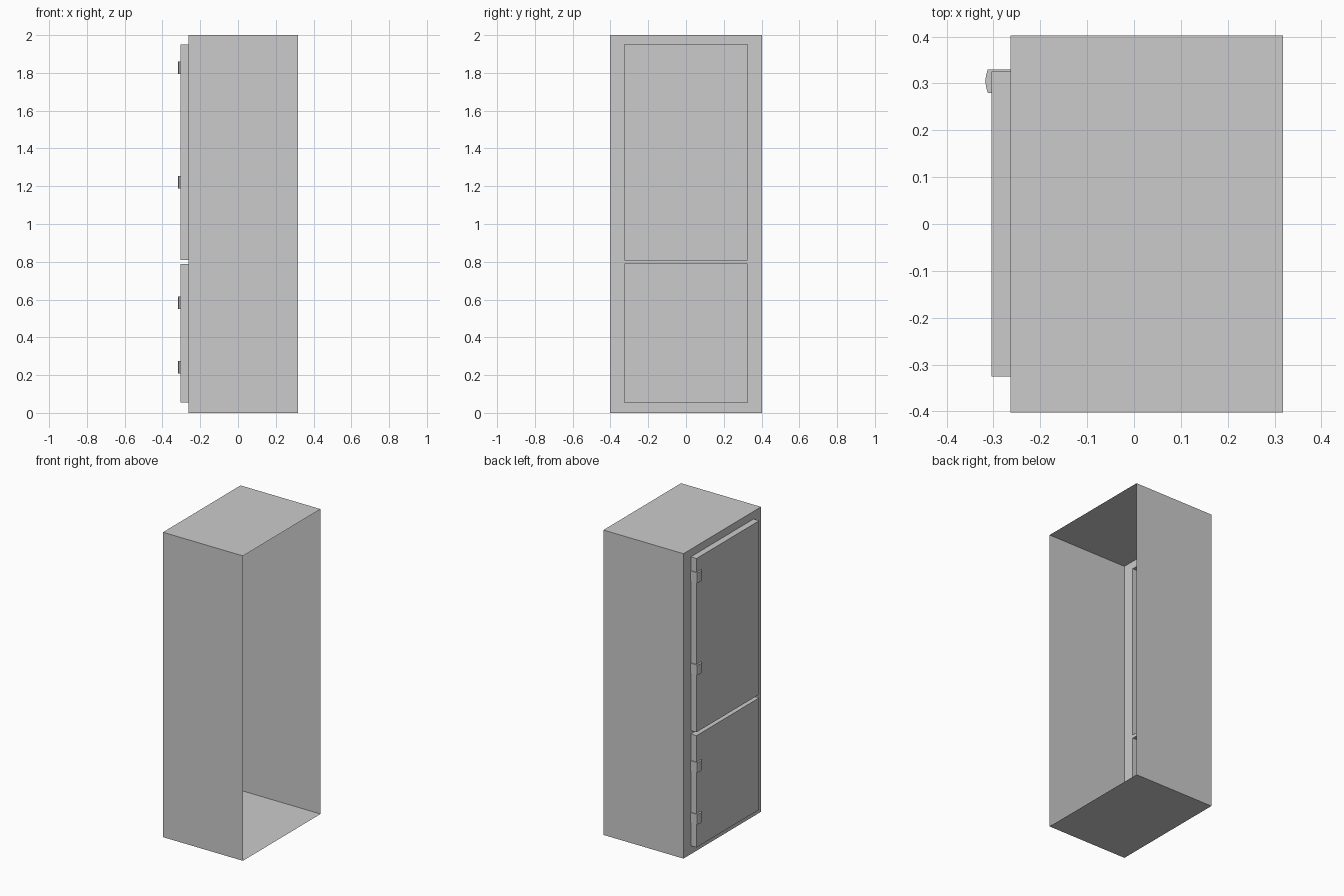
import bpy, bmesh

if "Cube" in bpy.data.objects:
    bpy.data.objects.remove(bpy.data.objects["Cube"])

XB, XF, XD = 0.3175, -0.263, -0.304    # open side, front panel, door face
YW, H = 0.402, 2.0                     # half width, height
DY = 0.325                             # half width of doors
DOORS = [("lower_door", 0.055, 0.788), ("upper_door", 0.81, 1.95)]


def make(name, faces):
    """Object from a list of polygons (each a list of points)."""
    bm = bmesh.new()
    for f in faces:
        bm.faces.new([bm.verts.new(p) for p in f])
    bmesh.ops.remove_doubles(bm, verts=bm.verts, dist=1e-5)
    me = bpy.data.meshes.new(name)
    bm.to_mesh(me)
    bm.free()
    ob = bpy.data.objects.new(name, me)
    bpy.context.collection.objects.link(ob)
    return ob


def x_panel(x, y0, y1, z0, z1):
    """Quad facing -x."""
    return [(x, y0, z0), (x, y0, z1), (x, y1, z1), (x, y1, z0)]


def tray(xf, xb, y, z0, z1):
    """Four side walls of a shell between xf and xb, facing outward."""
    a = [(xf, -y, z0), (xf, y, z0), (xf, y, z1), (xf, -y, z1)]
    b = [(xb, p[1], p[2]) for p in a]
    return [[a[i], b[i], b[(i + 1) % 4], a[(i + 1) % 4]][::-1] for i in range(4)]


# Thin-walled body, open at +x, with door openings in the front panel
zs = [0, DOORS[0][1], DOORS[0][2], DOORS[1][1], DOORS[1][2], H]
ys = [-YW, -DY, DY, YW]
body = tray(XF, XB, YW, 0, H)
for j in range(5):
    for i in range(3):
        if not (i == 1 and j in (1, 3)):
            body.append(x_panel(XF, ys[i], ys[i + 1], zs[j], zs[j + 1]))
ob = make("cabinet_body", body)
bm = bmesh.new()
bm.from_mesh(ob.data)
bmesh.ops.recalc_face_normals(bm, faces=bm.faces)
bm.to_mesh(ob.data)
bm.free()

# Hollow doors raised from the front panel
for name, z0, z1 in DOORS:
    ob = make(name, tray(XD, XF, DY, z0, z1) + [x_panel(XD, -DY, DY, z0, z1)])
    bm = bmesh.new()
    bm.from_mesh(ob.data)
    bmesh.ops.recalc_face_normals(bm, faces=bm.faces)
    bm.to_mesh(ob.data)
    bm.free()

# Hinges wrapping the door edge, with a slightly domed face
profile = [(XF, 0.33), (-0.312, 0.33), (-0.3155, 0.318), (-0.3175, 0.305),
           (-0.3155, 0.292), (-0.312, 0.28), (XD, 0.28), (XD, DY), (XF, DY)]
for k, zc in enumerate((0.242, 0.582, 1.222, 1.827)):
    lo = [(x, y, zc - 0.033) for x, y in profile]
    hi = [(x, y, zc + 0.033) for x, y in profile]
    n = len(profile)
    sides = [[lo[i], hi[i], hi[(i + 1) % n], lo[(i + 1) % n]] for i in range(n)]
    ob = make(f"hinge_{k + 1}", sides + [lo, hi[::-1]])
    bm = bmesh.new()
    bm.from_mesh(ob.data)
    bmesh.ops.recalc_face_normals(bm, faces=bm.faces)
    bm.to_mesh(ob.data)
    bm.free()
